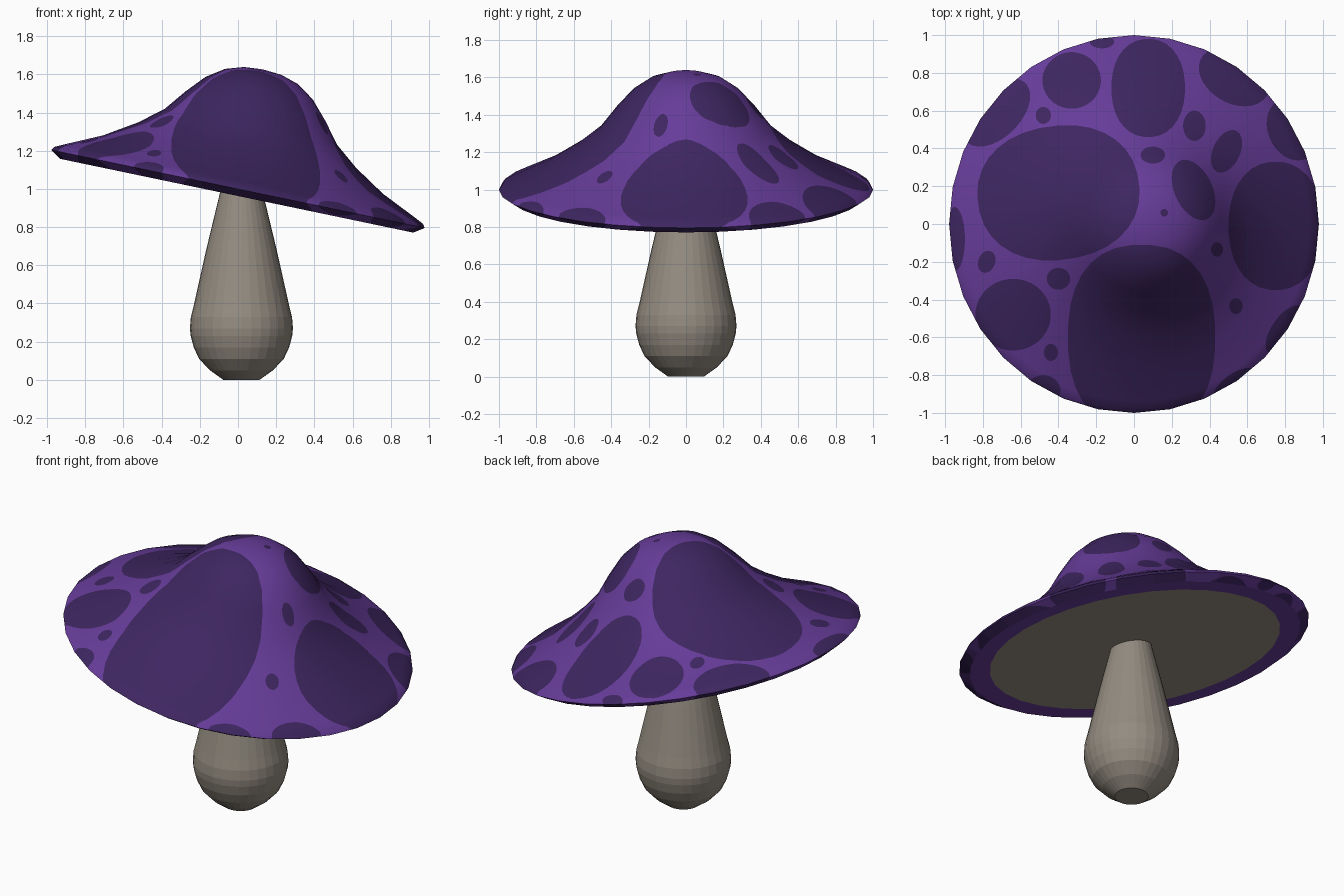
import bpy, bmesh, math
from mathutils import Matrix, Vector

if "Cube" in bpy.data.objects:
    bpy.data.objects.remove(bpy.data.objects["Cube"])

SEG = 32


def material(name, rgb):
    m = bpy.data.materials.new(name)
    m.diffuse_color = (*rgb, 1.0)
    m.use_nodes = True
    m.node_tree.nodes["Principled BSDF"].inputs["Base Color"].default_value = m.diffuse_color
    return m


purple = material("purple", (0.133, 0.045, 0.319))
dark_purple = material("dark_purple", (0.048, 0.019, 0.118))
stone = material("warm_grey", (0.295, 0.262, 0.218))


def revolve(profile, matrix):
    """Spin (radius, height) points around z; a radius of 0 becomes a pole."""
    bm = bmesh.new()
    rings = []
    for r, h in profile:
        count = SEG if r > 0 else 1
        rings.append([bm.verts.new((r * math.cos(i * math.tau / SEG),
                                    r * math.sin(i * math.tau / SEG), h))
                      for i in range(count)])
    for a, b in zip(rings, rings[1:]):
        for i in range(SEG):
            j = (i + 1) % SEG
            if len(a) == 1:
                bm.faces.new((a[0], b[j], b[i]))
            elif len(b) == 1:
                bm.faces.new((a[i], a[j], b[0]))
            else:
                bm.faces.new((a[i], a[j], b[j], b[i]))
    bm.transform(matrix)
    return bm


def finish(bm, name, mats):
    mesh = bpy.data.meshes.new(name)
    bm.to_mesh(mesh)
    bm.free()
    for m in mats:
        mesh.materials.append(m)
    ob = bpy.data.objects.new(name, mesh)
    bpy.context.collection.objects.link(ob)
    return ob


def cut_spot(bm, cx, cy, rx, ry, rot=0, power=2.0):
    """Cut an oval into the surface from above and colour its inside."""
    sides = 32
    a = math.radians(rot)
    pts = []
    for i in range(sides):
        t = (i + 0.5) * math.tau / sides
        c, s = math.cos(t), math.sin(t)
        u = rx * math.copysign(abs(c) ** (2 / power), c)
        v = ry * math.copysign(abs(s) ** (2 / power), s)
        pts.append(Vector((cx + u * math.cos(a) - v * math.sin(a),
                           cy + u * math.sin(a) + v * math.cos(a), 0)))
    faces = list(bm.faces)
    for p, q in zip(pts, pts[1:] + pts[:1]):
        out = Vector((q.y - p.y, p.x - q.x, 0)).normalized()
        geom = set(faces)
        for f in faces:
            geom.update(f.edges)
            geom.update(f.verts)
        res = bmesh.ops.bisect_plane(bm, geom=list(geom), dist=1e-5,
                                     plane_co=p, plane_no=out)
        faces = [f for f in res["geom"] if isinstance(f, bmesh.types.BMFace)
                 and (f.calc_center_median() - p).dot(out) < 0]
        if not faces:
            return
    for f in faces:
        f.material_index = 1


# Oval spots seen from above: x, y, radius x, radius y, turn, squareness
SPOTS = [
    (-.40, .165, .43, .355, 8, 2.2), (.04, -.60, .39, .49, 0, 2.4),
    (.075, .72, .195, .26, 0, 2.2), (-.33, .76, .155, .15),
    (-.73, .59, .22, .13, 45), (-.48, .575, .04, .045),
    (-.17, .965, .065, .035), (.53, .78, .20, .14, -30),
    (.84, .50, .13, .17, 25), (.75, -.01, .25, .34, 0, 2.2),
    (.32, .52, .06, .08), (.49, .385, .072, .12, -25),
    (.315, .18, .10, .17, 25), (.10, .365, .065, .045),
    (.16, .06, .02, .02), (.44, -.135, .032, .038),
    (.54, -.435, .035, .042), (-.78, -.20, .045, .06, -20),
    (-.40, -.29, .062, .058), (-.64, -.48, .20, .19),
    (-.44, -.68, .037, .045), (-.95, -.08, .055, .17),
    (-.48, -.88, .09, .08), (.54, -.86, .14, .07, 35),
    (.80, -.56, .15, .07, 55),
]

# The cap leans towards +x
TILT = Matrix.Translation((0, 0, 1.0)) @ Matrix.Rotation(math.radians(11.8), 4, 'Y')

# Cap: smooth bell with a flared brim
BELL = [(1.0, 0), (.985, .02), (.94, .042), (.75, .13), (.583, .235),
        (.462, .332), (.375, .443), (.287, .54), (.195, .602), (.1, .632), (0, .64)]
bm = revolve(BELL, TILT)
for spot in SPOTS:
    cut_spot(bm, *spot)
cap = finish(bm, "cap", [purple, dark_purple])

# Bell normals follow the profile, so the cut spots do not disturb the shading
steps = [Vector((q[1] - p[1], p[0] - q[0])).normalized() for p, q in zip(BELL, BELL[1:])]
ring_n = [steps[0]] + [(a + b).normalized() for a, b in zip(steps, steps[1:])] + [Vector((0, 1))]


def bell_normal(co):
    p = TILT.inverted() @ co
    r = min(math.hypot(p.x, p.y), 1.0)
    n = ring_n[-1]
    for i in range(len(BELL) - 1):
        r0, r1 = BELL[i][0], BELL[i + 1][0]
        if r >= r1:
            n = ring_n[i + 1].lerp(ring_n[i], (r - r1) / (r0 - r1))
            break
    d = Vector((p.x, p.y, 0)).normalized()
    return (TILT.to_3x3() @ Vector((d.x * n.x, d.y * n.x, n.y))).normalized()


cap.data.shade_smooth()
cap.data.normals_split_custom_set_from_vertices([bell_normal(v.co) for v in cap.data.vertices])

# Brim edge: bevelled lip that carries the spots around the rim
bm = revolve([(.945, -.036), (1.0, 0)], TILT)
for spot in SPOTS:
    cut_spot(bm, *spot)
finish(bm, "brim_edge", [purple, dark_purple])

# Underside: purple border around a flat grey disc
finish(revolve([(.83, -.034), (.945, -.036)], TILT), "brim_underside", [purple])
finish(revolve([(0, -.034), (.83, -.034)], TILT), "gills", [stone])

# Stem: bulbous foot tapering up into the cap
STEM = [(0, 0), (.095, 0), (.165, .05), (.222, .11), (.25, .17), (.266, .23),
        (.27, .27), (.265, .33), (.25, .39), (.185, .68), (.115, .97), (.10, 1.03), (0, 1.04)]
finish(revolve(STEM, Matrix.Translation((.018, 0, 0))), "stem", [stone])
